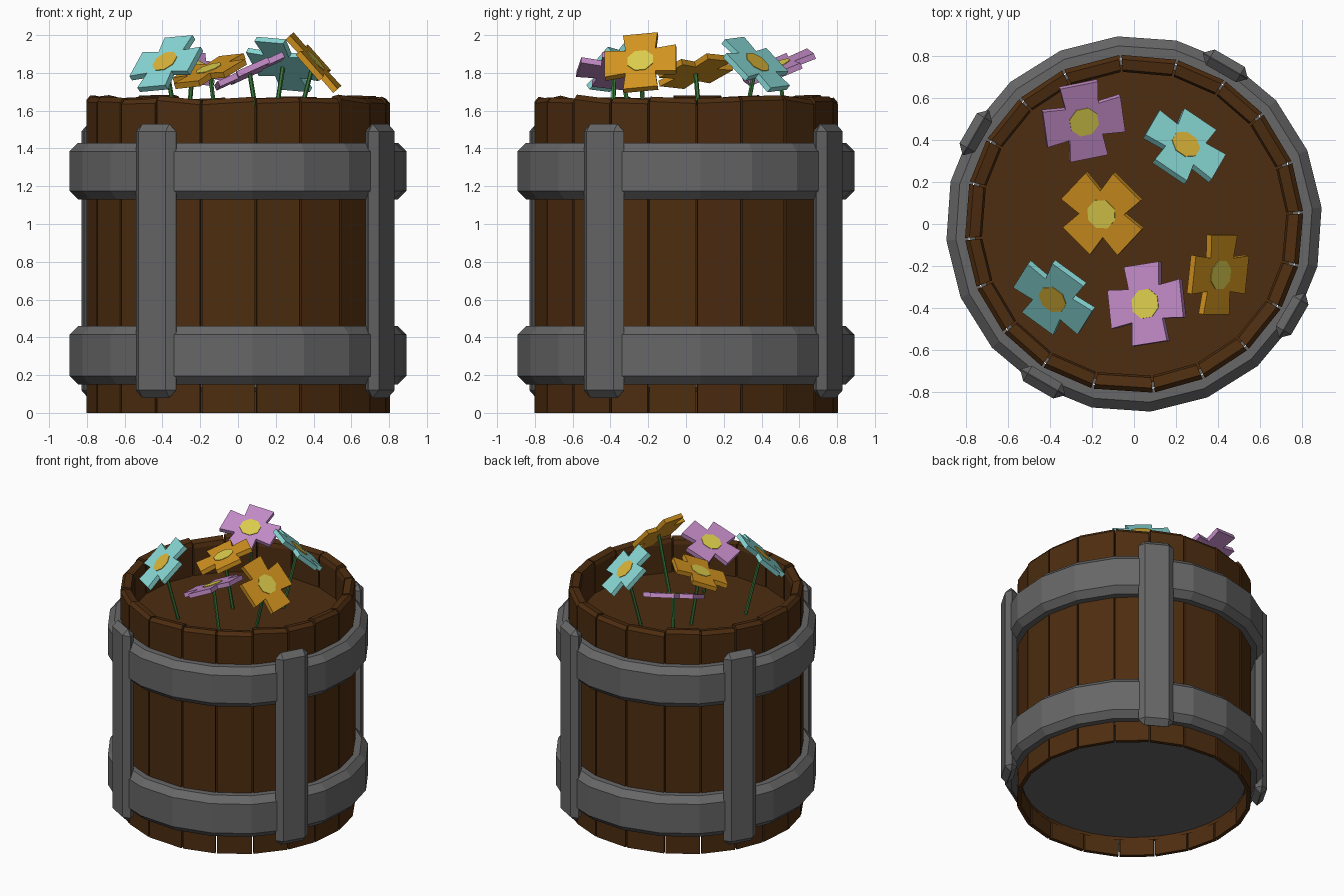
import bpy, bmesh, math, random
from mathutils import Vector, Matrix

if "Cube" in bpy.data.objects:
    bpy.data.objects.remove(bpy.data.objects["Cube"])
random.seed(4)


def mat(name, rgb):
    m = bpy.data.materials.new(name)
    m.diffuse_color = (*rgb, 1)
    m.use_nodes = True
    m.node_tree.nodes["Principled BSDF"].inputs["Base Color"].default_value = m.diffuse_color
    return m


WOOD = mat("brown wood", (0.075, 0.026, 0.005))
IRON = mat("grey iron", (0.135, 0.135, 0.135))
STEM = mat("green stem", (0.045, 0.20, 0.045))
CYAN = mat("cyan petal", (0.25, 0.70, 0.68))
PINK = mat("pink petal", (0.55, 0.26, 0.57))
ORANGE = mat("orange petal", (0.66, 0.30, 0.014))
YELLOW = mat("yellow centre", (0.73, 0.62, 0.075))
GOLD = mat("gold centre", (0.70, 0.46, 0.04))


def finish(name, bm, material):
    bmesh.ops.recalc_face_normals(bm, faces=bm.faces)
    me = bpy.data.meshes.new(name)
    bm.to_mesh(me)
    bm.free()
    me.materials.append(material)
    ob = bpy.data.objects.new(name, me)
    bpy.context.collection.objects.link(ob)
    return ob


def polar(r, deg, z):
    a = math.radians(deg)
    return (r * math.cos(a), r * math.sin(a), z)


def sweep(bm, sections, closed):
    """Join matching closed cross-sections, capping the ends if open."""
    rings = [[bm.verts.new(p) for p in s] for s in sections]
    n = len(rings[0])
    for i in range(len(rings) if closed else len(rings) - 1):
        a, b = rings[i], rings[(i + 1) % len(rings)]
        for j in range(n):
            k = (j + 1) % n
            bm.faces.new((a[j], a[k], b[k], b[j]))
    if not closed:
        bm.faces.new(rings[0])
        bm.faces.new(rings[-1])


def disc(name, r, z, depth, material):
    bm = bmesh.new()
    bmesh.ops.create_cone(bm, cap_ends=True, segments=20, radius1=r, radius2=r, depth=depth,
                          matrix=Matrix.Translation((0, 0, z)) @ Matrix.Rotation(math.radians(5), 4, 'Z'))
    return finish(name, bm, material)


# staves: twenty wedges with slightly uneven tops and narrow gaps
N = 20
bounds = [5 + 18 * i + random.uniform(-2, 2) for i in range(N)]
bounds.append(bounds[0] + 360)
for i in range(N):
    bm = bmesh.new()
    sections = []
    for ang in (bounds[i] + 0.4, bounds[i + 1] - 0.4):
        top = random.uniform(1.655, 1.685)
        prof = [(0.806, 0), (0.806, top - 0.025), (0.785, top), (0.735, top - 0.01),
                (0.725, top - 0.04), (0.725, 1.36), (0.778, 1.32), (0.778, 0)]
        sections.append([polar(r, ang, z) for r, z in prof])
    sweep(bm, sections, False)
    finish("stave", bm, WOOD)

# lining behind the gaps, soil and recessed base
bm = bmesh.new()
bmesh.ops.create_cone(bm, cap_ends=False, segments=40, radius1=0.765, radius2=0.765, depth=1.52,
                      matrix=Matrix.Translation((0, 0, 0.87)))
finish("barrel_lining", bm, WOOD)
disc("soil", 0.76, 1.39, 0.06, WOOD)
disc("barrel_base", 0.785, 0.15, 0.03, IRON)

# iron hoops with chamfered edges
for z0, z1 in ((0.15, 0.46), (1.13, 1.43)):
    bm = bmesh.new()
    prof = [(0.79, z0), (0.85, z0), (0.895, z0 + 0.045), (0.895, z1 - 0.045),
            (0.85, z1), (0.79, z1)]
    sweep(bm, [[polar(r, 5 + 18 * k, z) for r, z in prof] for k in range(N)], True)
    finish("hoop", bm, IRON)

# upright iron bars standing off the staves
for ang in (60, 150, 240, 330):
    bm = bmesh.new()
    bmesh.ops.create_cube(bm, size=1, matrix=Matrix.Rotation(math.radians(ang), 4, 'Z')
                          @ Matrix.Translation((0.868, 0, 0.805))
                          @ Matrix.Diagonal((0.084, 0.245, 1.45, 1)))
    bar = finish("upright_bar", bm, IRON)
    bev = bar.modifiers.new("chamfer", 'BEVEL')
    bev.width = 0.04
    bev.segments = 1


# flowers: flat four-petal cross, centre plate and leaning stem
def flower(pos, normal, turn, petal, centre):
    c, n = Vector(pos), Vector(normal).normalized()
    t = math.radians(turn)
    u = Vector((math.cos(t), math.sin(t), 0))
    u = (u - n * u.dot(n)).normalized()
    v = n.cross(u)

    def plate(name, outline, low, high, material):
        bm = bmesh.new()
        sweep(bm, [[c + u * x + v * y + n * h for x, y in outline] for h in (low, high)], False)
        finish(name, bm, material)

    cross = []
    for k in range(4):
        cs, sn = math.cos(k * math.pi / 2), math.sin(k * math.pi / 2)
        cross += [(x * cs - y * sn, x * sn + y * cs)
                  for x, y in ((0.19, -0.092), (0.19, 0.092), (0.08, 0.08))]
    plate("petals", cross, -0.017, 0.015, petal)
    plate("flower_centre", [polar(0.073, 22.5 + 45 * k, 0)[:2] for k in range(8)],
          0.012, 0.019, centre)

    base = Vector((c.x - n.x * 0.16, c.y - n.y * 0.16, 1.40))
    axis = c - base
    bm = bmesh.new()
    rot = axis.to_track_quat('Z', 'Y').to_matrix().to_4x4()
    bmesh.ops.create_cone(bm, cap_ends=True, segments=6, radius1=0.012, radius2=0.012,
                          depth=axis.length, matrix=Matrix.Translation((c + base) / 2) @ rot)
    finish("stem", bm, STEM)


flower((-0.24, 0.49, 1.83), (0.20, -0.35, 0.90), 8, PINK, YELLOW)
flower((0.24, 0.37, 1.845), (0.42, 0.53, 0.73), -30, CYAN, GOLD)
flower((-0.15, 0.05, 1.81), (-0.32, -0.22, 0.92), 45, ORANGE, YELLOW)
flower((-0.38, -0.35, 1.85), (-0.45, -0.53, 0.71), -32, CYAN, GOLD)
flower((0.06, -0.38, 1.81), (-0.42, 0.06, 0.90), 6, PINK, YELLOW)
flower((0.40, -0.24, 1.855), (0.74, -0.14, 0.66), -6, ORANGE, YELLOW)
